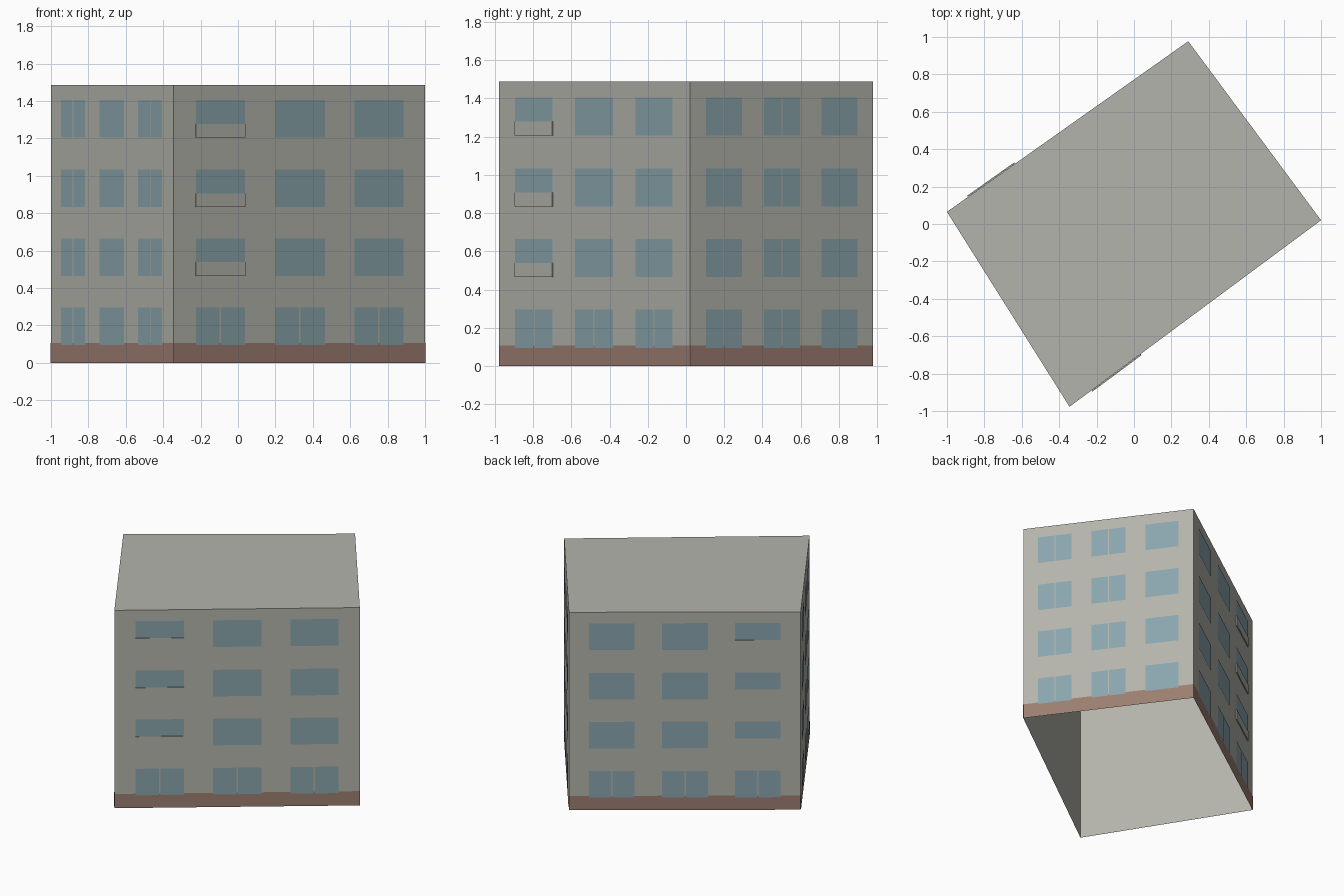
import bpy
import bmesh
from mathutils import Vector

cube = bpy.data.objects.get("Cube")
if cube:
    bpy.data.objects.remove(cube, do_unlink=True)


def material(name, rgb):
    linear = [((c / 255 + 0.055) / 1.055) ** 2.4 for c in rgb] + [1.0]
    mat = bpy.data.materials.new(name)
    mat.use_nodes = True
    mat.diffuse_color = linear
    mat.node_tree.nodes["Principled BSDF"].inputs["Base Color"].default_value = linear
    return mat


PLASTER = material("grey plaster", (180, 180, 172))
GLASS = material("blue glass", (138, 165, 173))
BRICK = material("brown plinth", (156, 125, 112))

HEIGHT = 1.487
PLINTH = 0.107
CORNERS = [Vector(c) for c in ((-1, 0.065, 0), (-0.345, -0.977, 0),
                               (1, 0.02, 0), (0.29, 0.977, 0))]
COLUMNS = [(0.087, 0.283), (0.402, 0.6), (0.717, 0.913)]
SILLS = [0.095, 0.465, 0.833, 1.205]
WINDOW_H = 0.2
SHORT_H = 0.127


def finish(name, bm, mat):
    mesh = bpy.data.meshes.new(name)
    bm.to_mesh(mesh)
    bm.free()
    mesh.materials.append(mat)
    obj = bpy.data.objects.new(name, mesh)
    bpy.context.collection.objects.link(obj)


def wall_point(wall, t, z, out):
    """Point on a wall: t along it, z up, out away from it."""
    a, b = CORNERS[wall], CORNERS[(wall + 1) % 4]
    along = b - a
    normal = along.cross(Vector((0, 0, 1))).normalized()
    return a + along * t + normal * out + Vector((0, 0, z))


def panel(bm, wall, t0, t1, z0, z1, out):
    pts = [(t0, z0), (t1, z0), (t1, z1), (t0, z1)]
    return bm.faces.new([bm.verts.new(wall_point(wall, t, z, out)) for t, z in pts])


def window(bm, wall, span, z0, z1, split):
    t0, t1 = span
    if split:
        mid, gap = (t0 + t1) / 2, 0.003
        panel(bm, wall, t0, mid - gap, z0, z1, 0.004)
        panel(bm, wall, mid + gap, t1, z0, z1, 0.004)
    else:
        panel(bm, wall, t0, t1, z0, z1, 0.004)


# Walls and flat roof, open underneath
bm = bmesh.new()
low = [bm.verts.new(c) for c in CORNERS]
high = [bm.verts.new(c + Vector((0, 0, HEIGHT))) for c in CORNERS]
for i in range(4):
    j = (i + 1) % 4
    bm.faces.new((low[i], low[j], high[j], high[i]))
bm.faces.new(high)
finish("building_shell", bm, PLASTER)

# Plinth strips
bm = bmesh.new()
for wall in range(4):
    panel(bm, wall, 0, 1, 0, PLINTH, 0.002)
finish("plinth", bm, BRICK)

# End walls: paired casements, with one column of single panes
for wall, name, single in ((0, "right_end_windows", 1), (2, "left_end_windows", 2)):
    bm = bmesh.new()
    for z in SILLS:
        for col, span in enumerate(COLUMNS):
            window(bm, wall, span, z, z + WINDOW_H, col != single)
    finish(name, bm, GLASS)

# Long walls: split windows at ground level, balconies in one column above
for wall, name, balcony in ((1, "front", 0), (3, "back", 2)):
    bm = bmesh.new()
    parapets = bmesh.new()
    for floor, z in enumerate(SILLS):
        for col, span in enumerate(COLUMNS):
            top = z + WINDOW_H
            short = floor > 0 and col == balcony
            window(bm, wall, span, top - SHORT_H if short else z, top, floor == 0)
            if short:
                face = panel(parapets, wall, *span, z, top - SHORT_H, 0.008)
                edges = bmesh.ops.extrude_edge_only(parapets, edges=face.edges[:])
                inward = wall_point(wall, 0, 0, 0) - wall_point(wall, 0, 0, 0.007)
                verts = [v for v in edges["geom"] if isinstance(v, bmesh.types.BMVert)]
                bmesh.ops.translate(parapets, verts=verts, vec=inward)
    finish(name + "_windows", bm, GLASS)
    finish(name + "_balcony_parapets", parapets, PLASTER)
